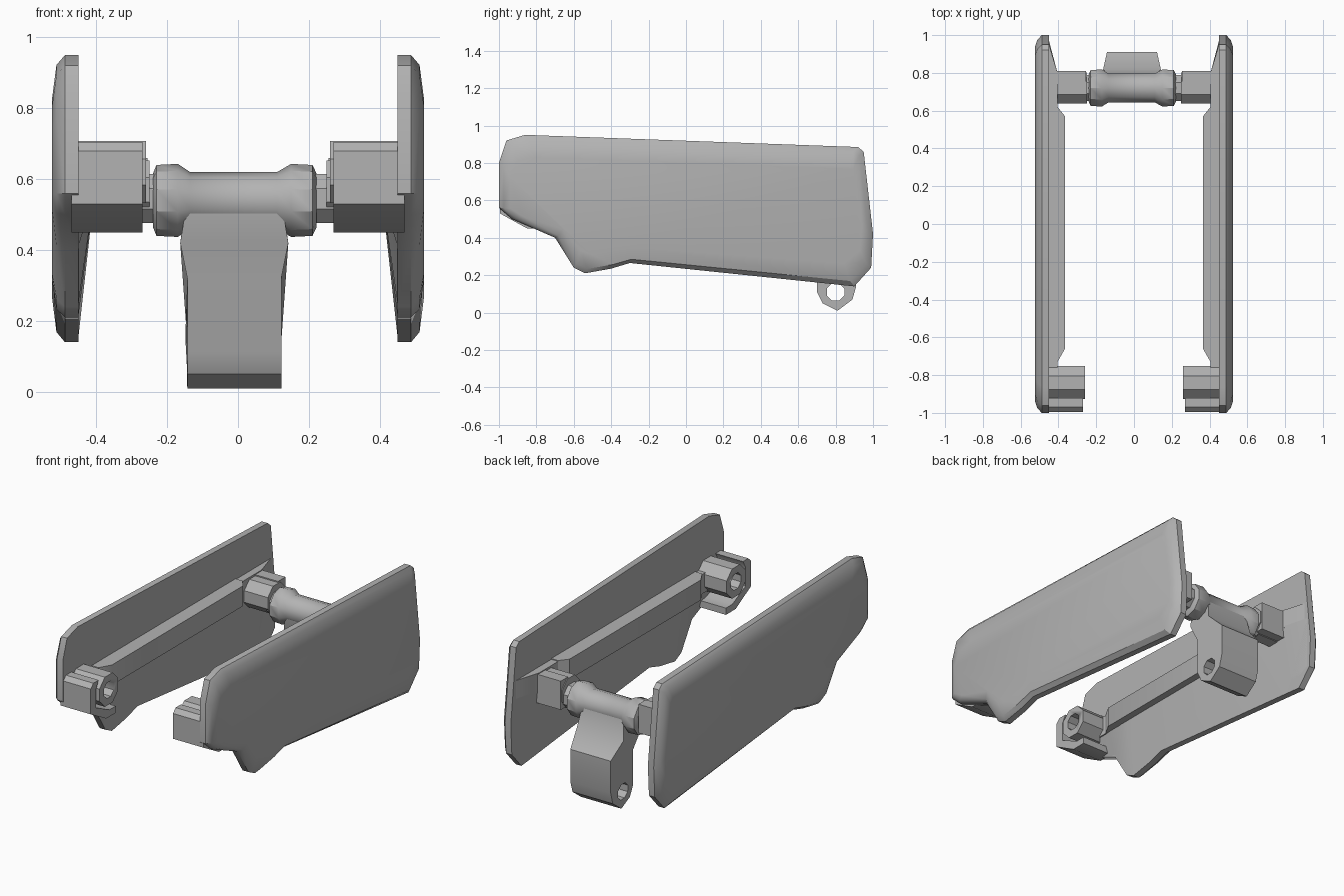
import bpy, bmesh, math

old = bpy.data.objects.get("Cube")
if old:
    bpy.data.objects.remove(old, do_unlink=True)

grey = bpy.data.materials.new("plain grey")
grey.use_nodes = True
grey.diffuse_color = (0.45, 0.45, 0.45, 1)
grey.node_tree.nodes["Principled BSDF"].inputs["Base Color"].default_value = (0.45, 0.45, 0.45, 1)


def loft(name, rings, mirror=False, caps=True, closed=True, angle=35):
    """Skin a list of equal point rings into one object."""
    bm = bmesh.new()
    rows = [[bm.verts.new(p) for p in ring] for ring in rings]
    n = len(rows[0])
    for a, b in zip(rows, rows[1:]):
        for i in range(n if closed else n - 1):
            j = (i + 1) % n
            bm.faces.new((a[i], a[j], b[j], b[i]))
    if caps:
        bm.faces.new(rows[0])
        bm.faces.new(rows[-1])
    bmesh.ops.recalc_face_normals(bm, faces=bm.faces)
    mesh = bpy.data.meshes.new(name)
    bm.to_mesh(mesh)
    bm.free()
    mesh.materials.append(grey)
    ob = bpy.data.objects.new(name, mesh)
    bpy.context.collection.objects.link(ob)
    bpy.ops.object.select_all(action="DESELECT")
    ob.select_set(True)
    bpy.context.view_layer.objects.active = ob
    bpy.ops.object.shade_smooth_by_angle(angle=math.radians(angle))
    if mirror:
        ob.modifiers.new("Mirror", "MIRROR")
    return ob


def prism(name, profile, x0, x1, mirror=False):
    """Extrude a side profile along x."""
    return loft(name, [[(x, y, z) for y, z in profile] for x in (x0, x1)], mirror)


def lathe(name, steps, y, z, sides, mirror=False):
    """Turn (x, radius) steps about an axis along x."""
    turn = [2 * math.pi * (i + 0.5) / sides for i in range(sides)]
    return loft(name, [[(x, y + r * math.cos(t), z + r * math.sin(t)) for t in turn]
                       for x, r in steps], mirror)


def drill(ob, x0, x1, y, z, r):
    """Bore a hole along x."""
    cutter = lathe("hole_cutter", [(x0, r), (x1, r)], y, z, 8)
    cutter.hide_render = True
    mod = ob.modifiers.new("Hole", "BOOLEAN")
    mod.object, mod.operation, mod.solver = cutter, "DIFFERENCE", "EXACT"
    bpy.context.view_layer.objects.active = ob
    while ob.modifiers[0] != mod:
        bpy.ops.object.modifier_move_up(modifier=mod.name)
    bpy.ops.object.modifier_apply(modifier=mod.name)
    bpy.data.objects.remove(cutter, do_unlink=True)


# Side plates: one outline, domed towards the outside
outline = [(-1, .56), (-1, .8), (-.96, .92), (-.86, .95), (.92, .885), (.95, .86),
           (1, .42), (.99, .24), (.9, .14), (-.3, .265), (-.4, .235), (-.54, .21),
           (-.6, .24), (-.7, .4), (-.93, .5)]
dome = [(.45, 1, 1), (.488, 1, 1), (.512, .975, .93), (.524, .94, .7)]
loft("side_plate", [[(x, y * sy, .55 + (z - .55) * sz) for y, z in outline]
                    for x, sy, sz in dome], True)

# Thickened inner wall below the rail, tapering to the plate edge
lower = [(-.93, .5), (-.7, .41), (-.6, .25), (-.54, .215), (-.3, .27), (.8, .155), (.97, .25)]
edge = [(.45, y, z) for y, z in lower]
crest = [(.45 if y > .9 else .405, y, .56) for y, z in lower]
loft("inner_web", [edge, crest], True, caps=False, closed=False)

# Rail with its wider base
base = [(.455, -.97), (.405, -.97), (.405, .8), (.45, .95)]
loft("rail_base", [[(x, y, z) for x, y in base] for z in (.55, .665)], True)
rail = [(.46, -.73), (.405, -.73), (.365, -.66), (.365, .57), (.405, .62), (.46, .62)]
loft("rail", [[(x, y, z) for x, y in rail] for z in (.55, .67)], True)

# Front bosses with a hooked guard
boss = lathe("front_boss", [(.26, .095), (.46, .095)], -.84, .62, 8, True)
drill(boss, .2, .4, -.84, .62, .05)
hook = [(-.995, .53), (-.995, .68), (-.97, .705), (-.92, .705), (-.945, .66),
        (-.945, .55), (-.82, .49), (-.76, .49), (-.76, .45), (-.85, .45)]
prism("front_hook", hook, .27, .47, True)

# Rear sockets and pegs
lathe("rear_socket", [(.25, .09), (.46, .09)], .72, .57, 8, True)
socket_back = [(.74, .49), (.81, .49), (.81, .66), (.74, .66)]
prism("socket_back", socket_back, .255, .46, True)
lathe("rear_peg", [(.18, .075), (.27, .075)], .72, .545, 8, True)

# Cross bar with swollen ends
bar = [(-.24, .075), (-.23, .1), (-.17, .103), (-.135, .08), (.11, .08),
       (.15, .103), (.21, .1), (.222, .075)]
lathe("cross_bar", bar, .72, .54, 10)

# Hanging lug with a bored foot
lug_side = [(.65, .54), (.66, .42), (.70, .32), (.70, .11), (.73, .05), (.81, .01),
            (.89, .07), (.91, .14), (.91, .33), (.82, .42), (.79, .56)]
flare = {.42: .02, .54: .0, .56: .0}
lug = loft("hanging_lug", [[(x + math.copysign(flare.get(z, 0), x), y, z) for y, z in lug_side]
                           for x in (-.143, .122)])
drill(lug, -.3, .3, .80, .11, .05)
